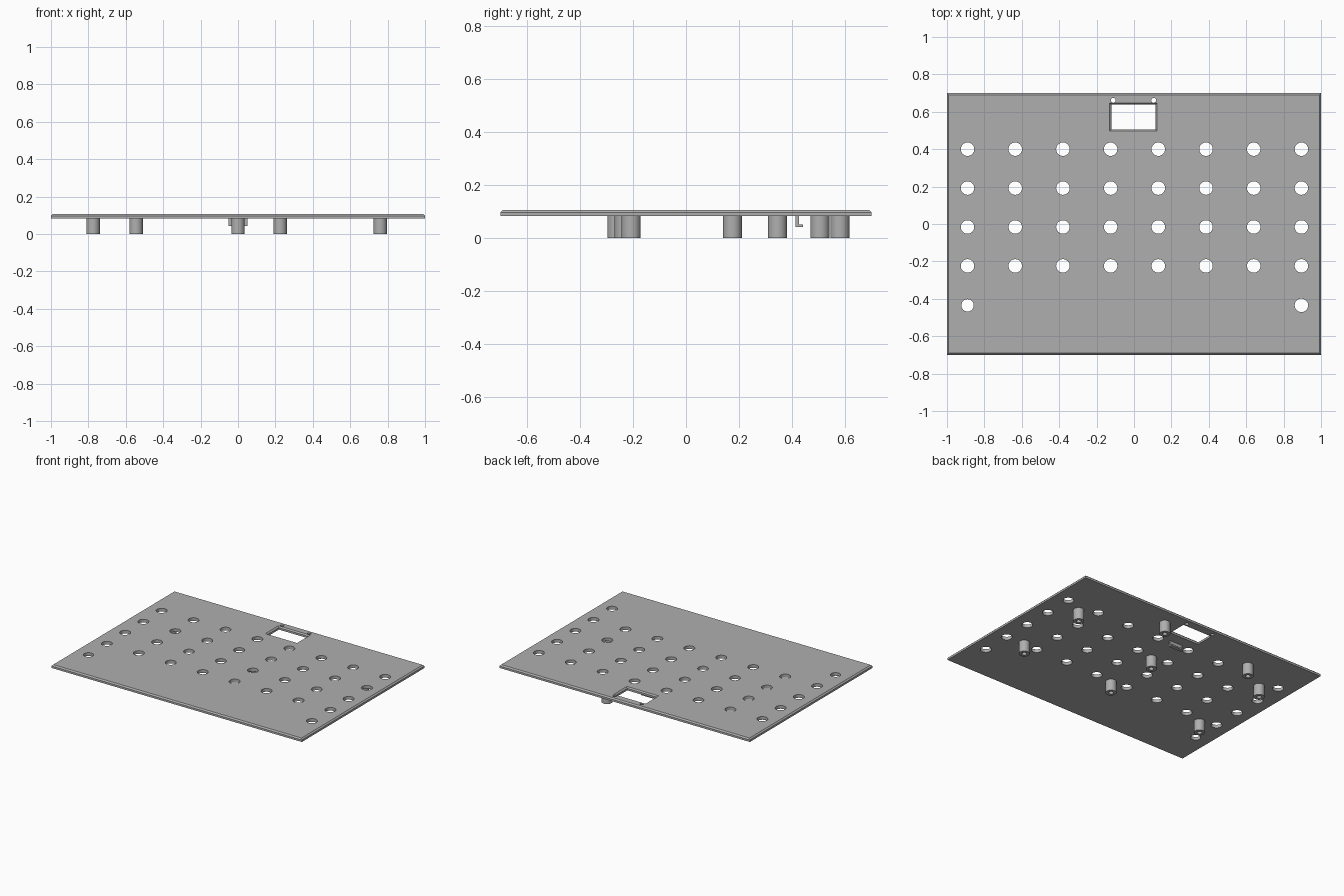
import bpy, bmesh
from mathutils import Matrix

cube = bpy.data.objects.get("Cube")
if cube:
    bpy.data.objects.remove(cube, do_unlink=True)

grey = bpy.data.materials.new("plain grey")
grey.use_nodes = True
colour = (0.43, 0.43, 0.43, 1)
grey.diffuse_color = colour
grey.node_tree.nodes["Principled BSDF"].inputs["Base Color"].default_value = colour

BOTTOM, TOP, CHAMFER = 0.083, 0.106, 0.009


def add_object(name, bm):
    bmesh.ops.recalc_face_normals(bm, faces=bm.faces)
    mesh = bpy.data.meshes.new(name)
    bm.to_mesh(mesh)
    bm.free()
    mesh.materials.append(grey)
    obj = bpy.data.objects.new(name, mesh)
    bpy.context.collection.objects.link(obj)
    return obj


def stacked_box(bm, x, y, levels):
    """Rectangular solid through levels of (z, half width, half depth)."""
    rings = [[bm.verts.new((x + sx * w, y + sy * d, z))
              for sx, sy in ((-1, -1), (1, -1), (1, 1), (-1, 1))]
             for z, w, d in levels]
    bm.faces.new(rings[0][::-1])
    bm.faces.new(rings[-1])
    for low, high in zip(rings, rings[1:]):
        for i in range(4):
            j = (i + 1) % 4
            bm.faces.new((low[i], low[j], high[j], high[i]))


def cylinder(bm, x, y, r, z0, z1, sides=32):
    bmesh.ops.create_cone(bm, cap_ends=True, segments=sides, radius1=r, radius2=r,
                          depth=z1 - z0,
                          matrix=Matrix.Translation((x, y, (z0 + z1) / 2)))


def activate(obj):
    bpy.ops.object.select_all(action='DESELECT')
    obj.select_set(True)
    bpy.context.view_layer.objects.active = obj


def cut(obj, cutter):
    cutter.hide_render = True
    mod = obj.modifiers.new("cut", 'BOOLEAN')
    mod.operation, mod.solver, mod.object = 'DIFFERENCE', 'EXACT', cutter
    mod.use_self = True
    activate(obj)
    bpy.ops.object.modifier_apply(modifier=mod.name)
    bpy.data.objects.remove(cutter, do_unlink=True)


# Panel with a chamfered upper rim
bm = bmesh.new()
stacked_box(bm, 0, 0, [(BOTTOM, 1, 0.7), (TOP - CHAMFER, 1, 0.7),
                       (TOP, 1 - CHAMFER, 0.7 - CHAMFER)])
panel = add_object("panel", bm)

# Button holes, screw holes and the chamfered display window
bm = bmesh.new()
for row in range(4):
    for col in range(8):
        cylinder(bm, -0.89 + col * 0.255, 0.4 - row * 0.208, 0.036, 0, 0.2)
cylinder(bm, -0.89, -0.435, 0.033, 0, 0.2)
cylinder(bm, 0.895, -0.435, 0.036, 0, 0.2)
for x in (-0.111, 0.105):
    cylinder(bm, x, 0.661, 0.013, 0, 0.2, 16)
stacked_box(bm, -0.003, 0.572, [(0, 0.118, 0.067), (TOP - CHAMFER, 0.118, 0.067),
                                (TOP, 0.127, 0.075), (0.2, 0.127, 0.075)])
cut(panel, add_object("panel_cutter", bm))

# Hollow standoffs under the panel
spots = [(0.76, 0.345), (0.76, -0.207), (0.225, 0.58), (0, 0.175), (0, -0.233),
         (-0.545, 0.505), (-0.775, 0.345), (-0.775, -0.26)]
for i, (x, y) in enumerate(spots):
    bm = bmesh.new()
    cylinder(bm, x, y, 0.036, 0, BOTTOM)
    post = add_object(f"standoff_{i + 1}", bm)
    bm = bmesh.new()
    cylinder(bm, x, y, 0.016, -0.05, 0.07, 24)
    cut(post, add_object("bore_cutter", bm))
    activate(post)
    bpy.ops.object.shade_smooth_by_angle()

# L-shaped hook below the window
bm = bmesh.new()
profile = [(0.413, BOTTOM), (0.413, 0.042), (0.441, 0.042),
           (0.441, 0.052), (0.426, 0.052), (0.426, BOTTOM)]
face = bm.faces.new([bm.verts.new((-0.05, y, z)) for y, z in profile])
side = bmesh.ops.extrude_face_region(bm, geom=[face])["geom"]
bmesh.ops.translate(bm, vec=(0.1, 0, 0),
                    verts=[v for v in side if isinstance(v, bmesh.types.BMVert)])
add_object("hook", bm)
